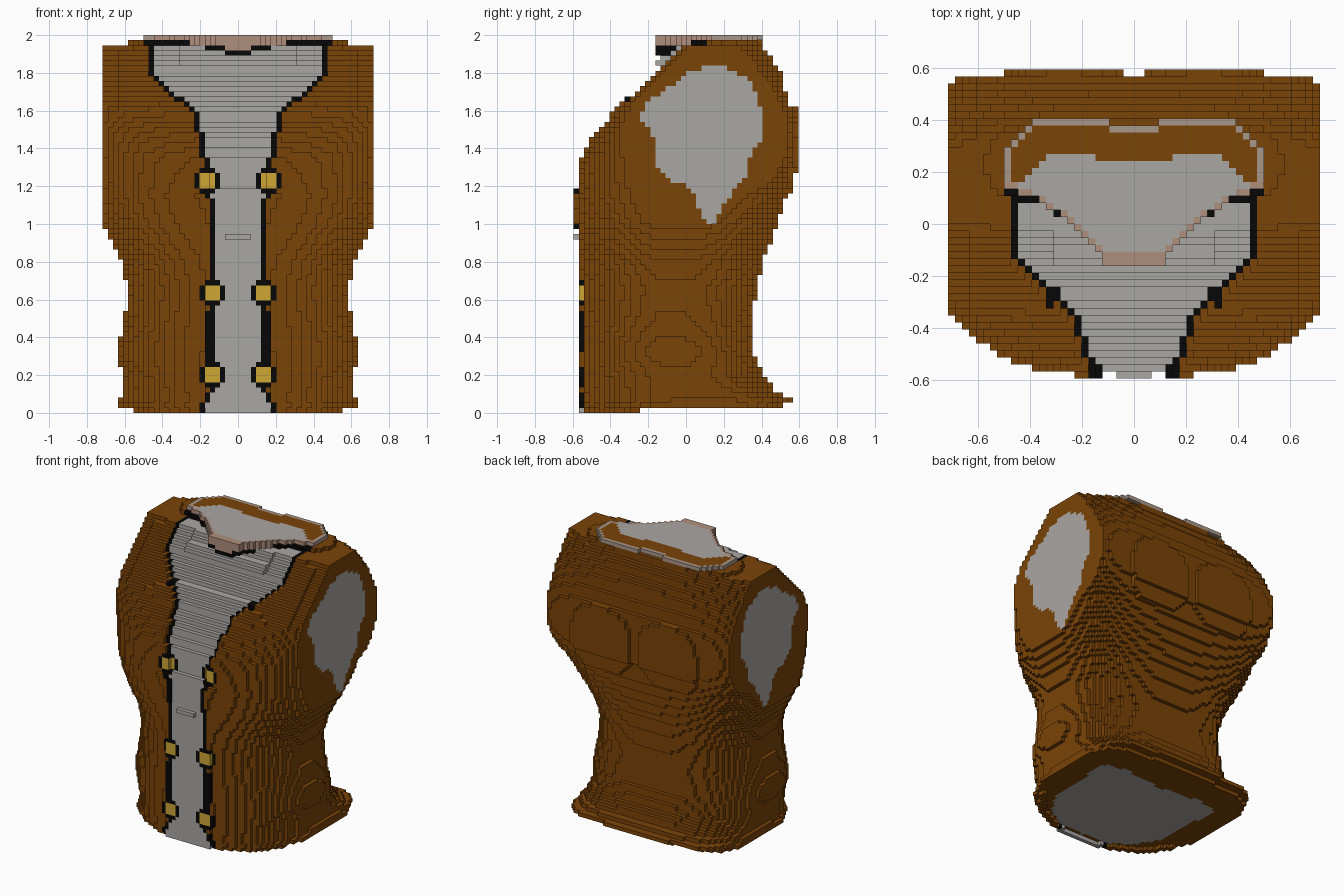
import bpy
import math

cube = bpy.data.objects.get("Cube")
if cube:
    bpy.data.objects.remove(cube, do_unlink=True)

V = 2 / 74             # block size
NX, NY, NZ = 26, 44, 74

# ---- materials
COLOURS = {
    "brown_cloth": (0.195, 0.056, 0.002),
    "grey_shirt": (0.4, 0.385, 0.37),
    "black_trim": (0.002, 0.002, 0.002),
    "gold_button": (0.62, 0.39, 0.035),
    "skin": (0.43, 0.275, 0.2),
    "pale_lining": (0.4, 0.31, 0.255),
}
BROWN, GREY, BLACK, GOLD, SKIN, LINING = range(len(COLOURS))


def make_material(name, rgb):
    mat = bpy.data.materials.new(name)
    mat.use_nodes = True
    mat.diffuse_color = (*rgb, 1)
    shader = mat.node_tree.nodes["Principled BSDF"]
    shader.inputs["Base Color"].default_value = (*rgb, 1)
    shader.inputs["Roughness"].default_value = 1
    return mat


MATERIALS = [make_material(name, rgb) for name, rgb in COLOURS.items()]


# ---- helpers
def sample(table, t):
    """Linear interpolation of a table whose rows start with the key."""
    if t <= table[0][0]:
        return table[0][1:]
    for low, high in zip(table, table[1:]):
        if t <= high[0]:
            f = (t - low[0]) / (high[0] - low[0])
            return [a + (b - a) * f for a, b in zip(low[1:], high[1:])]
    return table[-1][1:]


def inside(polygon, u, v):
    hit = False
    for (u1, v1), (u2, v2) in zip(polygon, polygon[1:] + polygon[:1]):
        if (v1 > v) != (v2 > v) and u < u1 + (u2 - u1) * (v - v1) / (v2 - v1):
            hit = not hit
    return hit


def centre(cell):
    i, j, k = cell
    return i * V, (j + 0.5 - NY / 2) * V, (k + 0.5) * V


DIRECTIONS = [(axis, sign) for axis in range(3) for sign in (-1, 1)]


def build_blocks(name, cells, paint):
    """Skin a set of grid cells with square faces; paint picks each colour."""
    index, verts, faces, slots = {}, [], [], []
    for cell in cells:
        for axis, sign in DIRECTIONS:
            beside = list(cell)
            beside[axis] += sign
            if tuple(beside) in cells:
                continue
            a, b = (axis + 1) % 3, (axis + 2) % 3
            face = []
            for da, db in ((0, 0), (1, 0), (1, 1), (0, 1))[::sign]:
                corner = list(cell)
                corner[axis] += sign > 0
                corner[a] += da
                corner[b] += db
                key = tuple(corner)
                if key not in index:
                    index[key] = len(verts)
                    verts.append(((key[0] - 0.5) * V, (key[1] - NY / 2) * V, key[2] * V))
                face.append(index[key])
            faces.append(face)
            slots.append(paint(cell, axis, sign))
    mesh = bpy.data.meshes.new(name)
    mesh.from_pydata(verts, [], faces)
    for mat in MATERIALS:
        mesh.materials.append(mat)
    mesh.polygons.foreach_set("material_index", slots)
    mesh.update()
    obj = bpy.data.objects.new(name, mesh)
    bpy.context.collection.objects.link(obj)
    return obj


# ---- torso: height, half width, front, back, front and back squareness
BODY = [
    (0, .585, -.575, .5, 2.1, 3), (.04, .64, -.575, .5, 2.1, 5), (.07, .625, -.575, .56, 2.1, 5),
    (.11, .61, -.575, .48, 2.1, 4), (.2, .61, -.575, .41, 2.1, 3), (.32, .64, -.575, .36, 2, 3),
    (.5, .6, -.575, .35, 2, 3), (.65, .585, -.575, .375, 2, 2.8), (.8, .62, -.575, .41, 2.1, 2.8),
    (1, .72, -.586, .48, 2.5, 3), (1.15, .74, -.588, .53, 2.8, 4), (1.35, .765, -.56, .57, 3, 9),
    (1.45, .78, -.5, .575, 3.5, 10), (1.6, .8, -.38, .56, 5, 7), (1.8, .82, -.16, .5, 6, 3),
    (1.9, .8, -.06, .445, 6, 2.3), (1.94, .77, -.01, .41, 6, 2), (1.955, .57, .06, .4, 3, 3),
]
# edge of the shirt opening by height
SHIRT_EDGE = [
    (0, .2), (.05, .16), (.12, .13), (.25, .12), (.55, .12), (.7, .122), (1.1, .132),
    (1.3, .15), (1.45, .18), (1.6, .215), (1.65, .28), (1.72, .375), (1.8, .445), (2, .445),
]


def on_shirt(x, z):
    return x < sample(SHIRT_EDGE, z)[0]


def reach(x, y, z):
    """Below one inside the slice at height z."""
    half, front, back, front_power, back_power = sample(BODY, z)
    mid, depth = (front + back) / 2, (back - front) / 2
    power = front_power if y < mid else back_power
    return (abs(x) / half) ** power + (abs(y - mid) / depth) ** power


def in_body(cell):
    x, y, z = centre(cell)
    x = abs(x)
    # thin hanging hem at the front
    if cell[2] == 0 and (y > -0.24 or reach(x + V, y - V, z) < 1):
        return False
    # raised shoulder blades
    if y > 0.3 and (abs(x - 0.265) / 0.225) ** 3 + (abs(z - 1.38) / 0.23) ** 3 < 1:
        y -= V
    # shirt sunk into the coat, but full below the throat
    elif y < 0 and 0.95 < z < 1.8 and on_shirt(x - V * (z > 1.3), z):
        y -= V
    elif y < 0.05 and z > 1.85 and x < 0.3:
        y += 1.5 * V
    return reach(x, y, z) < 1


# ---- half outlines of the neck, its flat cap and the waist cap
NECK = [
    (-.01, -.165), (.1, -.16), (.15, -.1), (.3, .05), (.38, .1), (.48, .13), (.51, .2),
    (.51, .28), (.44, .36), (.37, .4), (.1, .4), (.1, .375), (-.01, .375),
]
NECK_CAP = [
    (-.01, -.1), (.12, -.1), (.3, .07), (.44, .15), (.42, .18), (.31, .27),
    (.17, .27), (.15, .25), (-.01, .25),
]
WAIST_CAP = [
    (-.01, -.53), (.2, -.51), (.32, -.44), (.45, -.25), (.46, .1), (.47, .25),
    (.32, .29), (-.01, .25),
]
ARM_HOLE = [
    (.14, 1.84), (.24, 1.82), (.34, 1.75), (.39, 1.66), (.4, 1.45), (.33, 1.35),
    (.31, 1.24), (.21, 1.12), (.14, .99), (.1, 1.02), (.02, 1.2), (-.08, 1.22),
    (-.16, 1.3), (-.16, 1.43), (-.24, 1.57), (-.19, 1.66), (-.05, 1.75), (.03, 1.81),
]
BUTTONS = [(6, 45), (5, 23), (5, 7)]   # centre blocks


def paint_torso(cell, axis, sign):
    i, _, k = cell
    x, y, z = centre(cell)
    x = abs(x)
    # flat caps under the waist and at the arms
    if axis == 2 and sign < 0 and k == 1:
        return GREY if inside(WAIST_CAP, x, y) else BROWN
    if axis == 0 and x > 0.64 and inside(ARM_HOLE, y, z):
        return GREY
    if y > 0.13:
        return BROWN
    # buttons with dark surrounds
    for column, row in BUTTONS:
        near, far = sorted((abs(abs(i) - column), abs(k - row)))
        if far <= 1:
            return GOLD
        if far == 2 and near <= 1:
            return BLACK
    # shirt front and its trim
    if z > 1.945 and x > 0.27 and inside(NECK, x, y + V):
        return BLACK
    if on_shirt(x, z):
        return GREY
    trim = 2 * V if 0.25 < z < 0.55 else V
    if on_shirt(x - trim, z) or on_shirt(x, z + V):
        return BLACK
    return BROWN


torso = {
    cell
    for k in range(NZ - 1) for j in range(NY) for i in range(-NX, NX + 1)
    if in_body(cell := (i, j, k))
}
build_blocks("torso", torso, paint_torso)


# ---- collar
def collar_base(x, y):
    """Lowest block layer of the collar, dipping at the throat."""
    if y > 0.13:
        return NZ - 1
    return NZ - (4 if abs(x) < 0.06 else 3 if abs(x) < 0.27 else 2)


def paint_collar(cell, axis, sign):
    x, y, z = centre(cell)
    i, j, k = cell
    if axis == 2 and sign > 0:
        if inside(NECK_CAP, abs(x), y):
            return GREY
        if y < 0.15:
            return SKIN
        edge = any(n not in collar for n in
                   ((i + 1, j, k), (i - 1, j, k), (i, j + 1, k)))
        return LINING if edge else BROWN
    if y > 0.13:
        return LINING
    return BLACK if k == collar_base(x, y) else SKIN


collar = set()
for i in range(-NX, NX + 1):
    for j in range(NY):
        x, y, _ = centre((i, j, 0))
        if inside(NECK, abs(x), y):
            collar.update((i, j, k) for k in range(collar_base(x, y), NZ))
build_blocks("collar", collar, paint_collar)
